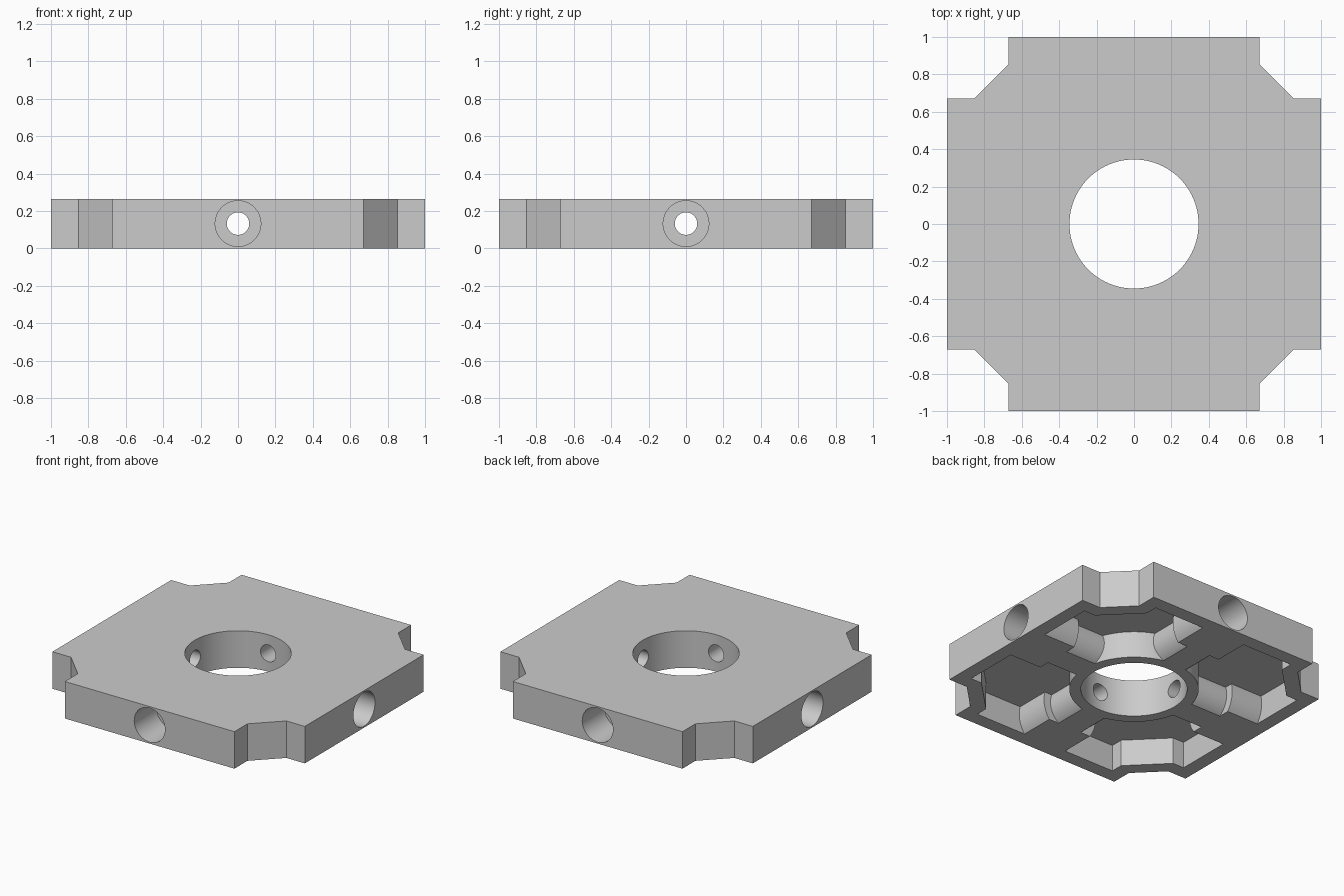
import bpy, bmesh, math

if "Cube" in bpy.data.objects:
    bpy.data.objects.remove(bpy.data.objects["Cube"], do_unlink=True)

HEIGHT = 0.265
MID = HEIGHT / 2
WALL = 0.1

grey = bpy.data.materials.new("plain grey")
grey.use_nodes = True
grey.diffuse_color = (0.6, 0.6, 0.6, 1)
grey.node_tree.nodes["Principled BSDF"].inputs["Base Color"].default_value = (0.6, 0.6, 0.6, 1)


def prism(name, outline, bottom, top):
    """Extrude a flat outline upwards."""
    bm = bmesh.new()
    face = bm.faces.new([bm.verts.new((x, y, bottom)) for x, y in outline])
    up = bmesh.ops.extrude_face_region(bm, geom=[face])["geom"]
    bmesh.ops.translate(bm, vec=(0, 0, top - bottom),
                        verts=[v for v in up if isinstance(v, bmesh.types.BMVert)])
    bmesh.ops.recalc_face_normals(bm, faces=bm.faces)
    mesh = bpy.data.meshes.new(name)
    bm.to_mesh(mesh)
    bm.free()
    mesh.materials.append(grey)
    obj = bpy.data.objects.new(name, mesh)
    bpy.context.collection.objects.link(obj)
    return obj


def cross_outline(edge, notch, diagonal):
    """Square with stepped, chamfered corners; diagonal is x + y along the chamfer."""
    corner = [(edge, notch), (diagonal - notch, notch),
              (notch, diagonal - notch), (notch, edge)]
    points = []
    for _ in range(4):
        points += corner
        corner = [(-y, x) for x, y in corner]
    return points


def cut_cylinder(target, radius, start, end, angle=None):
    """Subtract a cylinder: upright, or lying along a compass angle at mid height."""
    centre = (start + end) / 2
    if angle is None:
        place, turn = (0, 0, centre), (0, 0, 0)
    else:
        place = (centre * math.cos(angle), centre * math.sin(angle), MID)
        turn = (0, math.pi / 2, angle)
    bpy.ops.mesh.primitive_cylinder_add(vertices=96, radius=radius, depth=end - start,
                                        location=place, rotation=turn)
    cutter = bpy.context.object
    cutter.data.materials.append(grey)
    subtract(target, cutter)


def subtract(target, cutter):
    cutter.hide_render = True
    mod = target.modifiers.new("cut", "BOOLEAN")
    mod.operation, mod.solver, mod.object = "DIFFERENCE", "EXACT", cutter
    bpy.ops.object.select_all(action="DESELECT")
    bpy.context.view_layer.objects.active = target
    target.select_set(True)
    bpy.ops.object.modifier_apply(modifier=mod.name)
    bpy.data.objects.remove(cutter, do_unlink=True)


directions = [i * math.pi / 2 for i in range(4)]

# Plate body
plate = prism("connector_plate", cross_outline(1, 0.672, 1.525), 0, HEIGHT)

# Underside pocket, leaving the hub ring and four stepped bolt sleeves standing
pocket = prism("pocket", cross_outline(1 - WALL, 0.672 - WALL, 1.525 - WALL * math.sqrt(2)),
               -0.05, 0.19)
cut_cylinder(pocket, 0.42, -0.5, 0.5)
for a in directions:
    cut_cylinder(pocket, 0.162, 0.2, 1.1, a)
    cut_cylinder(pocket, 0.217, 0.65, 1.2, a)
subtract(plate, pocket)

# Central opening
cut_cylinder(plate, 0.345, -0.5, 0.5)

# Bolt bores with wide counterbores from each side
for a in directions:
    cut_cylinder(plate, 0.06, 0.2, 1.1, a)
    cut_cylinder(plate, 0.122, 0.75, 1.15, a)

bpy.ops.object.select_all(action="DESELECT")
bpy.context.view_layer.objects.active = plate
plate.select_set(True)
bpy.ops.object.shade_smooth_by_angle(angle=math.radians(30))
